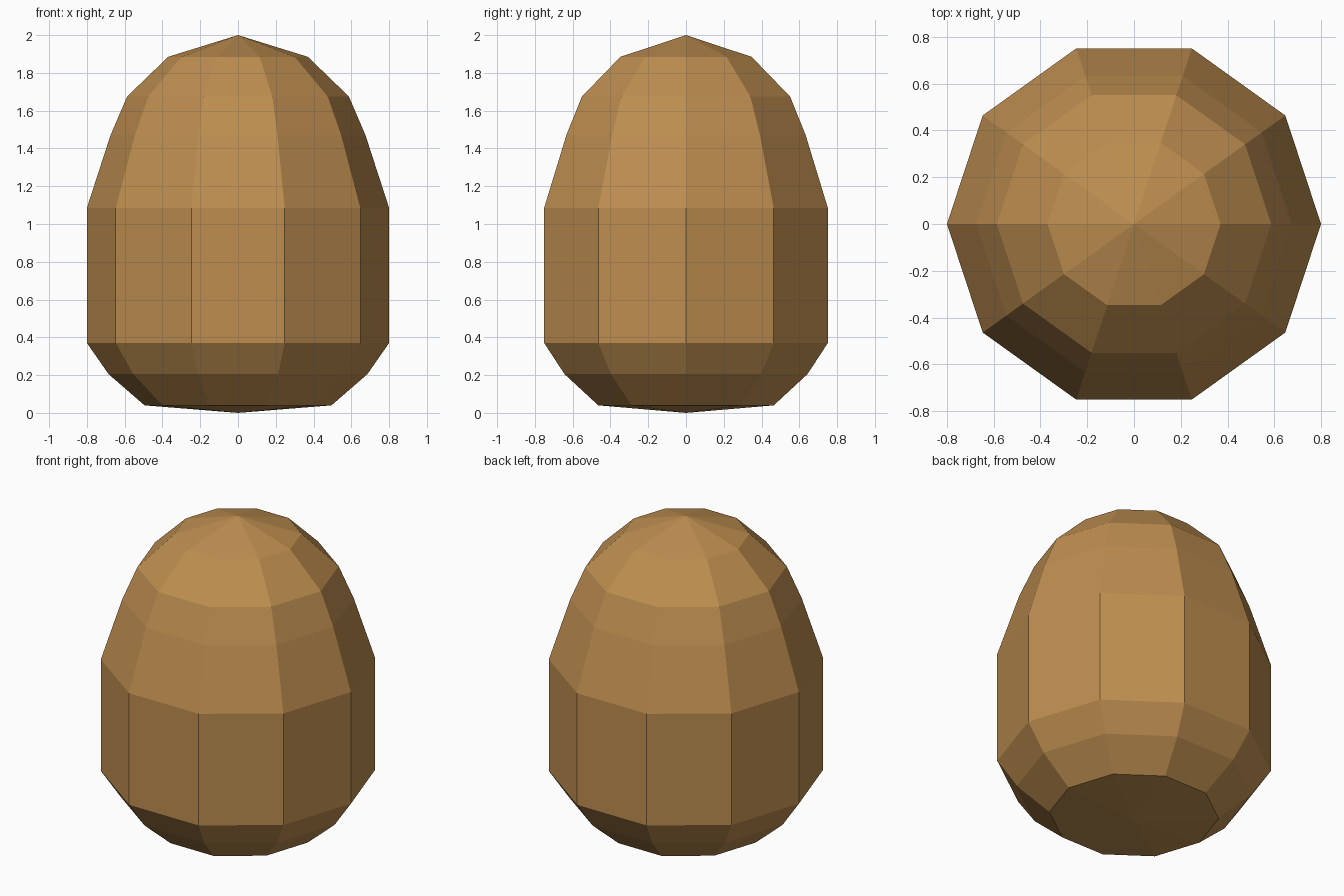
import bpy, bmesh, math

if "Cube" in bpy.data.objects:
    bpy.data.objects.remove(bpy.data.objects["Cube"])

SIDES = 10
Y_SCALE = 0.987  # the body is very slightly narrower front to back

# Ring profile: (radius, height) from bottom to top
PROFILE = [(0.495, 0.04), (0.685, 0.205), (0.80, 0.37), (0.80, 1.085),
           (0.675, 1.47), (0.587, 1.675), (0.37, 1.885)]
BOTTOM_Z, TOP_Z = 0.0, 2.0

mat = bpy.data.materials.new("warm tan")
mat.diffuse_color = (0.515, 0.27, 0.08, 1)
mat.use_nodes = True
mat.node_tree.nodes["Principled BSDF"].inputs["Base Color"].default_value = mat.diffuse_color

# Faceted egg-shaped body
bm = bmesh.new()
rings = []
for r, z in PROFILE:
    angles = [2 * math.pi * i / SIDES for i in range(SIDES)]
    rings.append([bm.verts.new((r * math.cos(a), r * Y_SCALE * math.sin(a), z)) for a in angles])
bottom = bm.verts.new((0, 0, BOTTOM_Z))
top = bm.verts.new((0, 0, TOP_Z))
for i in range(SIDES):
    j = (i + 1) % SIDES
    for lo, hi in zip(rings, rings[1:]):
        bm.faces.new((lo[i], lo[j], hi[j], hi[i]))
    bm.faces.new((rings[-1][i], rings[-1][j], top))
    bm.faces.new((rings[0][j], rings[0][i], bottom))
bmesh.ops.recalc_face_normals(bm, faces=bm.faces)

mesh = bpy.data.meshes.new("egg_body")
bm.to_mesh(mesh)
bm.free()
mesh.materials.append(mat)
body = bpy.data.objects.new("egg_body", mesh)
bpy.context.collection.objects.link(body)
